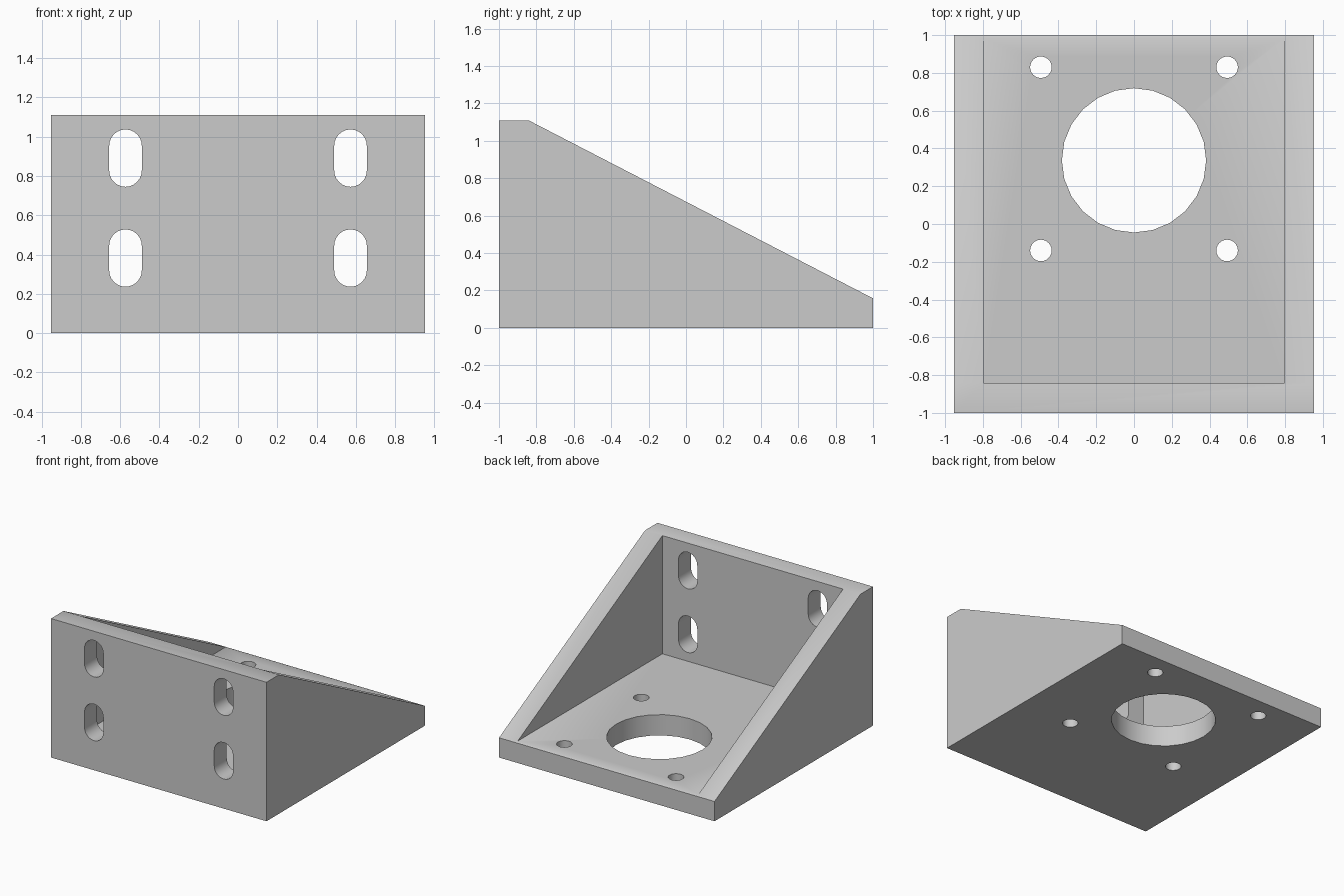
import bpy
from math import sin, cos, pi

if "Cube" in bpy.data.objects:
    bpy.data.objects.remove(bpy.data.objects["Cube"], do_unlink=True)

HALF_W, HEIGHT = 0.952, 1.11
PLATE_Y = -0.842            # inner face of the upright plate
FLOOR_Z, TAIL_Z = 0.166, 0.158

grey = bpy.data.materials.new("grey metal")
grey.use_nodes = True
colour = (0.6, 0.6, 0.6, 1)
grey.diffuse_color = colour
grey.node_tree.nodes["Principled BSDF"].inputs["Base Color"].default_value = colour


def prism(name, outline, axis, start, end):
    """Extrude a 2D outline along x, y or z; the outline uses the other two axes in order."""
    def point(p, d):
        co = list(p)
        co.insert("xyz".index(axis), d)
        return co
    n = len(outline)
    verts = [point(p, d) for d in (start, end) for p in outline]
    faces = [tuple(reversed(range(n))), tuple(range(n, 2 * n))]
    faces += [(i, (i + 1) % n, n + (i + 1) % n, n + i) for i in range(n)]
    if axis == "y":
        faces = [f[::-1] for f in faces]
    mesh = bpy.data.meshes.new(name)
    mesh.from_pydata(verts, [], faces)
    mesh.materials.append(grey)
    obj = bpy.data.objects.new(name, mesh)
    bpy.context.collection.objects.link(obj)
    return obj


def circle(cx, cy, r, n=24):
    return [(cx + r * cos(2 * pi * i / n), cy + r * sin(2 * pi * i / n)) for i in range(n)]


def slot(cx, cz, r, half_straight, n=12):
    arc = [pi * i / n for i in range(n + 1)]
    top = [(cx + r * cos(a), cz + half_straight + r * sin(a)) for a in arc]
    return top + [(2 * cx - x, 2 * cz - z) for x, z in top]


# Solid wedge body
body = prism("angle_bracket",
             [(-1, 0), (1, 0), (1, TAIL_Z), (PLATE_Y, HEIGHT), (-1, HEIGHT)],
             "x", -HALF_W, HALF_W)

# Pocket between the two side gussets
inner = 0.798
cutters = [prism("pocket_cutter",
                 [(-inner, PLATE_Y), (inner, PLATE_Y), (inner, 1.2), (-inner, 1.2)],
                 "z", FLOOR_Z, 1.5)]

# Large bore and bolt holes in the base, slots in the upright plate
cutters.append(prism("bore_cutter", circle(0, 0.337, 0.382), "z", -0.2, 0.4))
for side in (-1, 1):
    for y in (-0.14, 0.83):
        cutters.append(prism("bolt_hole_cutter", circle(side * 0.493, y, 0.057), "z", -0.2, 0.4))
    for z in (0.382, 0.891):
        cutters.append(prism("slot_cutter", slot(side * 0.573, z, 0.083, 0.063), "y", -1.2, -0.7))

for cutter in cutters:
    cutter.hide_render = True
    mod = body.modifiers.new(cutter.name, "BOOLEAN")
    mod.operation, mod.solver, mod.object = "DIFFERENCE", "EXACT", cutter

bpy.ops.object.select_all(action="DESELECT")
body.select_set(True)
bpy.context.view_layer.objects.active = body
for mod in list(body.modifiers):
    bpy.ops.object.modifier_apply(modifier=mod.name)
for cutter in cutters:
    bpy.data.objects.remove(cutter, do_unlink=True)

# Smooth hole walls with crisp edges
bpy.ops.object.shade_smooth_by_angle()
